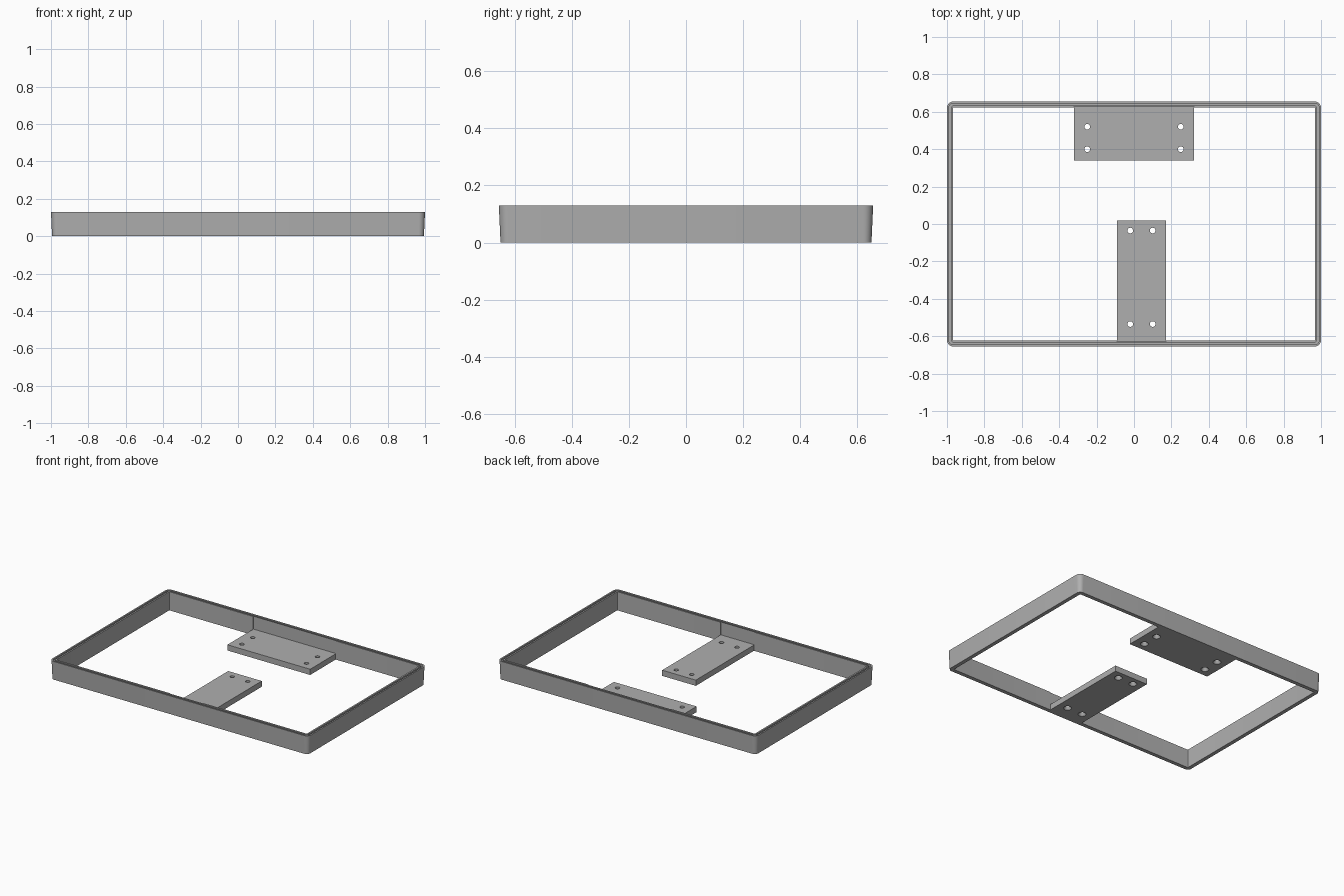
import bpy, bmesh
from math import cos, sin, pi
from mathutils import Matrix

cube = bpy.data.objects.get("Cube")
if cube:
    bpy.data.objects.remove(cube, do_unlink=True)

HALF_X, HALF_Y, HEIGHT, PLATE_Z = 1.0, 0.655, 0.13, 0.04
WALL = 0.033
CORNER, STEPS = 0.034, 8

grey = bpy.data.materials.new("mid grey")
grey.use_nodes = True
colour = (0.43, 0.43, 0.43, 1)
grey.diffuse_color = colour
grey.node_tree.nodes["Principled BSDF"].inputs["Base Color"].default_value = colour


def finish(bm, name):
    bmesh.ops.recalc_face_normals(bm, faces=bm.faces)
    mesh = bpy.data.meshes.new(name)
    bm.to_mesh(mesh)
    bm.free()
    mesh.materials.append(grey)
    obj = bpy.data.objects.new(name, mesh)
    bpy.context.collection.objects.link(obj)
    return obj


def add_box(bm, x0, x1, y0, y1, z0, z1):
    centre = Matrix.Translation(((x0 + x1) / 2, (y0 + y1) / 2, (z0 + z1) / 2))
    size = Matrix.Diagonal((x1 - x0, y1 - y0, z1 - z0, 1))
    bmesh.ops.create_cube(bm, size=1, matrix=centre @ size)


def add_cone(bm, x, y, z0, z1, r0, r1):
    bmesh.ops.create_cone(bm, cap_ends=True, segments=24, radius1=r0, radius2=r1,
                          depth=z1 - z0, matrix=Matrix.Translation((x, y, (z0 + z1) / 2)))


def cut(obj, cutter):
    cutter.hide_render = True
    cutter.hide_viewport = True
    mod = obj.modifiers.new("cut", "BOOLEAN")
    mod.operation = "DIFFERENCE"
    mod.solver = "EXACT"
    mod.object = cutter
    # Bake the cut so that the cutter can be removed
    cutter.hide_viewport = False
    graph = bpy.context.evaluated_depsgraph_get()
    baked = bpy.data.meshes.new_from_object(obj.evaluated_get(graph))
    obj.modifiers.clear()
    obj.data = baked
    bpy.data.objects.remove(cutter, do_unlink=True)


def smooth(obj):
    bpy.ops.object.select_all(action="DESELECT")
    obj.select_set(True)
    bpy.context.view_layer.objects.active = obj
    bpy.ops.object.shade_smooth_by_angle(angle=pi / 6)


def rounded_ring(bm, inset, z):
    r = max(CORNER - inset, 0.001)
    ring = []
    for i, (sx, sy) in enumerate(((1, 1), (-1, 1), (-1, -1), (1, -1))):
        for k in range(STEPS + 1):
            a = (i + k / STEPS) * pi / 2
            ring.append(bm.verts.new((sx * (HALF_X - inset - r) + r * cos(a),
                                      sy * (HALF_Y - inset - r) + r * sin(a), z)))
    return ring


# Rim: tapered wall with a groove along its top edge
profile = [(0.006, 0), (0, HEIGHT), (0.010, HEIGHT), (0.010, HEIGHT - 0.012),
           (0.022, HEIGHT - 0.012), (0.022, HEIGHT), (WALL, HEIGHT), (WALL, 0)]
bm = bmesh.new()
rings = [rounded_ring(bm, *p) for p in profile]
for a, b in zip(rings, rings[1:] + rings[:1]):
    for i in range(len(a)):
        j = (i + 1) % len(a)
        bm.faces.new((a[i], a[j], b[j], b[i]))
rim = finish(bm, "rim")

# Shallow recesses in the inner wall above the plates
bm = bmesh.new()
inner = HALF_Y - WALL
add_box(bm, -0.32, 0.32, inner - 0.05, inner + 0.005, PLATE_Z - 0.01, HEIGHT + 0.05)
add_box(bm, -0.09, 0.17, -inner - 0.005, -inner + 0.05, PLATE_Z - 0.01, HEIGHT + 0.05)
cut(rim, finish(bm, "recess_cutter"))
smooth(rim)


# Mounting plates with countersunk screw holes
def mounting_plate(name, x0, x1, y0, y1, hole_xs, hole_ys):
    bm = bmesh.new()
    add_box(bm, x0, x1, y0, y1, 0, PLATE_Z)
    plate = finish(bm, name)
    holes = [(x, y) for x in hole_xs for y in hole_ys]
    for r0, r1, z0, z1 in ((0.015, 0.015, -0.02, 0.06), (0.027, 0.013, -0.002, 0.022)):
        bm = bmesh.new()
        for x, y in holes:
            add_cone(bm, x, y, z0, z1, r0, r1)
        cut(plate, finish(bm, "hole_cutter"))
    smooth(plate)


mounting_plate("back_plate", -0.32, 0.32, 0.34, inner + 0.006, (-0.25, 0.25), (0.40, 0.52))
mounting_plate("front_plate", -0.09, 0.17, -inner - 0.006, 0.02, (-0.02, 0.10), (-0.535, -0.035))
